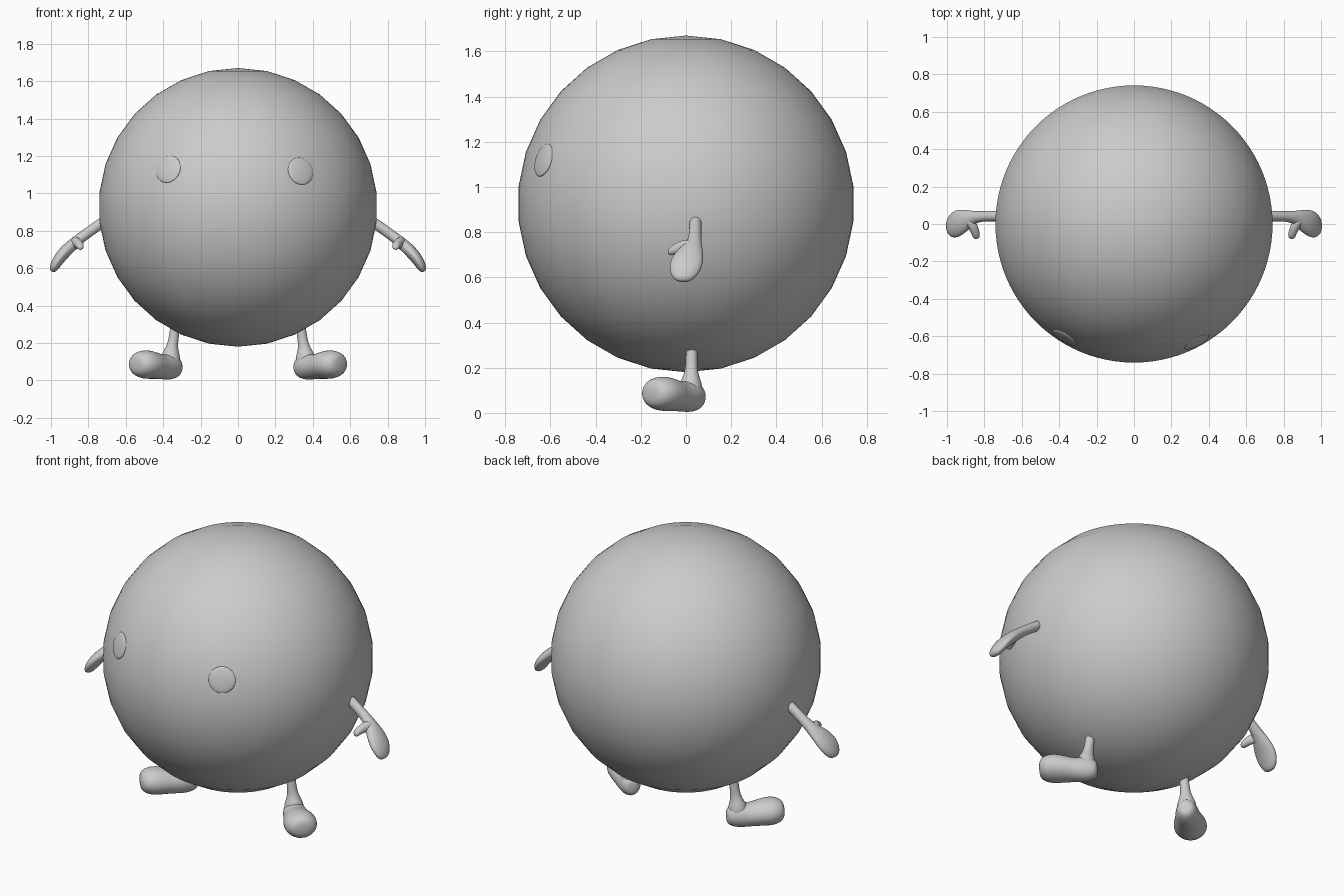
import bpy, bmesh
from math import sin, cos, tau
from mathutils import Vector

if "Cube" in bpy.data.objects:
    bpy.data.objects.remove(bpy.data.objects["Cube"])

CENTRE, RADIUS = Vector((0, 0, 0.925)), 0.745


def loft(name, stations, side, sides=12):
    """Mirrored smooth limb: stations are (x, y, z, half width along side, half thickness)."""
    side = Vector(side).normalized()
    pts = [Vector(s[:3]) for s in stations]
    bm = bmesh.new()
    rings = []
    for i, s in enumerate(stations):
        tangent = pts[min(i + 1, len(pts) - 1)] - pts[max(i - 1, 0)]
        up = tangent.cross(side).normalized()
        rings.append([bm.verts.new(pts[i] + side * s[3] * cos(tau * k / sides)
                                   + up * s[4] * sin(tau * k / sides)) for k in range(sides)])
    for a, b in zip(rings, rings[1:]):
        for k in range(sides):
            n = (k + 1) % sides
            bm.faces.new((a[k], a[n], b[n], b[k]))
    bm.faces.new(rings[0])
    bm.faces.new(rings[-1])
    bmesh.ops.recalc_face_normals(bm, faces=bm.faces)
    for f in bm.faces:
        f.smooth = True
    mesh = bpy.data.meshes.new(name)
    bm.to_mesh(mesh)
    bm.free()
    ob = bpy.data.objects.new(name, mesh)
    bpy.context.collection.objects.link(ob)
    ob.modifiers.new("mirror", 'MIRROR').use_mirror_merge = False
    sub = ob.modifiers.new("smooth", 'SUBSURF')
    sub.levels = sub.render_levels = 2
    return ob


# Round body
bpy.ops.mesh.primitive_uv_sphere_add(segments=96, ring_count=15, radius=RADIUS, location=CENTRE)
bpy.context.object.name = "body"
bpy.ops.object.shade_smooth()

# Shallow domed eyes lying on the body surface
for name, x, z in (("eye_left", -0.375, 1.13), ("eye_right", 0.337, 1.12)):
    y = -(RADIUS ** 2 - x ** 2 - (z - CENTRE.z) ** 2) ** 0.5
    normal = (Vector((x, y, z)) - CENTRE).normalized()
    bpy.ops.mesh.primitive_uv_sphere_add(segments=32, ring_count=16, radius=1,
                                         location=CENTRE + normal * (RADIUS - 0.006))
    eye = bpy.context.object
    eye.name = name
    eye.scale = (0.075, 0.075, 0.014)
    eye.rotation_euler = normal.to_track_quat('Z', 'Y').to_euler()
    bpy.ops.object.shade_smooth()

# Arms ending in mitten hands
loft("arm", [
    (0.67, 0.042, 0.882, 0.030, 0.029),
    (0.76, 0.042, 0.820, 0.028, 0.029),
    (0.83, 0.040, 0.770, 0.029, 0.029),
    (0.865, 0.032, 0.742, 0.040, 0.031),
    (0.90, 0.016, 0.712, 0.062, 0.034),
    (0.94, 0.003, 0.672, 0.077, 0.034),
    (0.968, -0.004, 0.633, 0.073, 0.031),
    (0.987, -0.010, 0.597, 0.052, 0.024),
    (0.992, -0.012, 0.580, 0.025, 0.012)], (0, 1, 0))

# Thumbs
loft("thumb", [
    (0.885, 0.030, 0.735, 0.034, 0.028),
    (0.862, -0.010, 0.738, 0.032, 0.026),
    (0.848, -0.045, 0.726, 0.026, 0.024),
    (0.842, -0.070, 0.716, 0.022, 0.021),
    (0.841, -0.080, 0.712, 0.010, 0.010)], (0, 0, 1), 10)

# Legs flaring into the heels
loft("leg", [
    (0.327, 0.026, 0.36, 0.027, 0.027),
    (0.340, 0.025, 0.25, 0.027, 0.027),
    (0.350, 0.024, 0.19, 0.028, 0.029),
    (0.356, 0.022, 0.155, 0.040, 0.042),
    (0.362, 0.020, 0.12, 0.056, 0.058),
    (0.365, 0.018, 0.06, 0.058, 0.058)], (0, 1, 0))

# Feet turned outward, described along their length from the heel
d = Vector((0.72, -0.69, 0)).normalized()
heel = Vector((0.366, 0.018, 0))
profile = [(-0.070, 0.070, 0.028, 0.035), (-0.052, 0.070, 0.052, 0.058),
           (0.0, 0.074, 0.067, 0.075), (0.06, 0.071, 0.075, 0.067),
           (0.12, 0.080, 0.090, 0.075), (0.18, 0.086, 0.099, 0.082),
           (0.232, 0.087, 0.082, 0.068), (0.255, 0.087, 0.045, 0.038)]
loft("foot", [(*(heel + d * s + Vector((0, 0, z))), w, h) for s, z, w, h in profile],
     (0.69, 0.72, 0))
